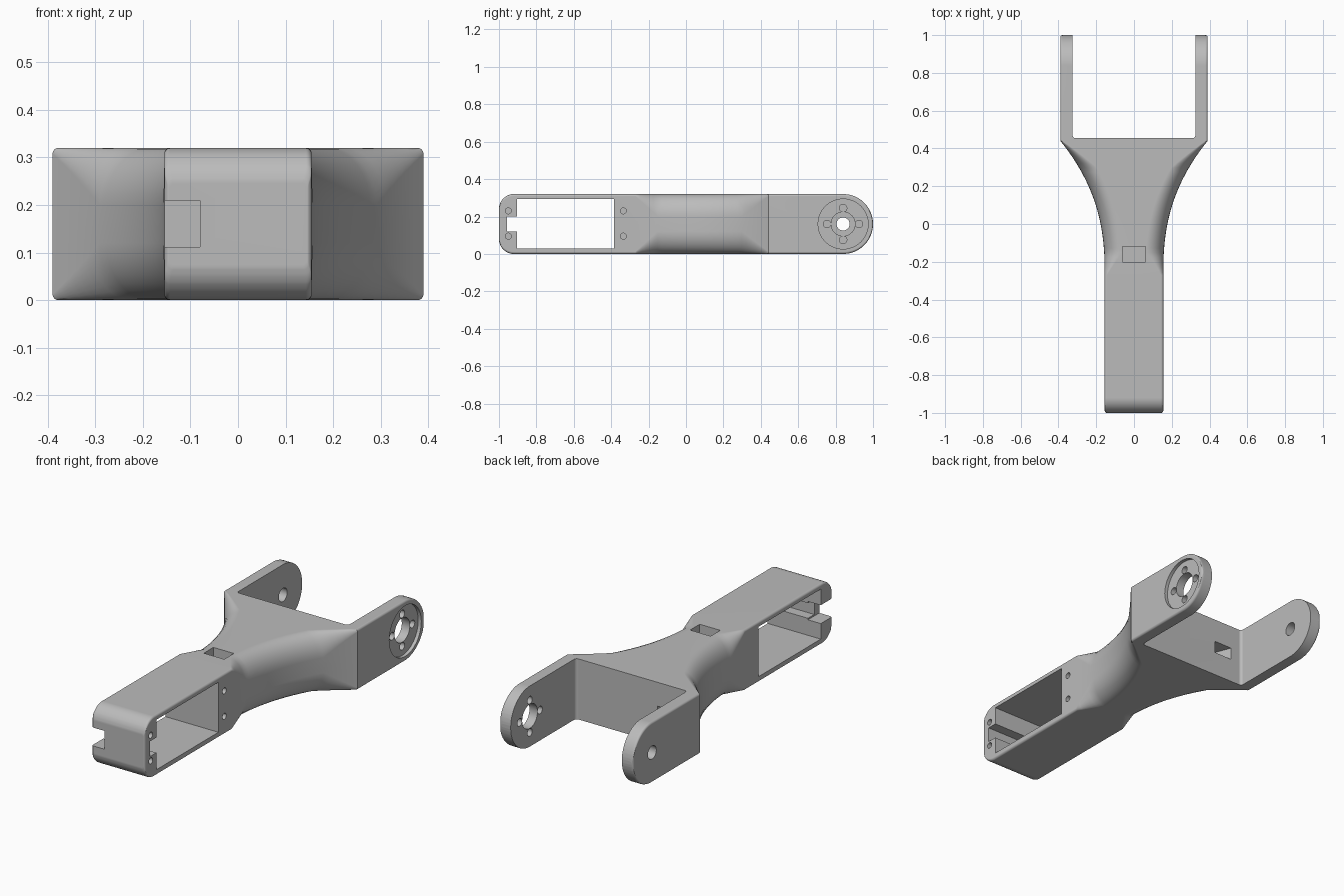
import bpy, bmesh, math
from mathutils import Matrix, Vector

if "Cube" in bpy.data.objects:
    bpy.data.objects.remove(bpy.data.objects["Cube"])

H = 0.32          # overall height
MID = H / 2
EDGE = 0.012      # small edge rounding
ARM_Y = 0.84      # pivot centre

grey = bpy.data.materials.new("matte grey")
grey.use_nodes = True
colour = (0.5, 0.5, 0.5, 1)
grey.diffuse_color = colour
grey.node_tree.nodes["Principled BSDF"].inputs["Base Color"].default_value = colour


def to_object(bm, name):
    bmesh.ops.recalc_face_normals(bm, faces=bm.faces)
    mesh = bpy.data.meshes.new(name)
    bm.to_mesh(mesh)
    bm.free()
    mesh.materials.append(grey)
    ob = bpy.data.objects.new(name, mesh)
    bpy.context.collection.objects.link(ob)
    return ob


def round_off(distance, radius):
    """Inset of a quarter-round end at a distance from its tip."""
    if distance >= radius:
        return 0
    return radius - math.sqrt(radius ** 2 - (radius - distance) ** 2)


def blend(y, stops):
    for (a, va), (b, vb) in zip(stops, stops[1:]):
        if y <= b:
            return va + (vb - va) * max(0, (y - a) / (b - a))
    return stops[-1][1]


def half_width(y):
    t = min(1, max(0, (y + 0.27) / 0.71))
    w = 0.155 + 0.235 * t ** 2.45
    return w - round_off(1 - abs(y), EDGE)


def half_height(y):
    return MID - round_off(1 - abs(y), 0.08 if y < 0 else MID)


def section(y):
    w, h = half_width(y), half_height(y)
    rx = blend(y, [(-0.27, EDGE), (-0.15, 0.095), (0.3, 0.095), (0.44, EDGE)])
    rz = min(blend(y, [(-0.27, EDGE), (-0.15, 0.12), (0.3, 0.12), (0.44, EDGE)]), h * 0.9)
    points = []
    for k, (sx, sz) in enumerate([(1, 1), (-1, 1), (-1, -1), (1, -1)]):
        for i in range(9):
            a = math.radians(90) * (k + i / 8)
            points.append((sx * (w - rx) + rx * math.cos(a), y,
                           MID + sz * (h - rz) + rz * math.sin(a)))
    return points


# Main body: rounded box, waisted flare and round fork end in one loft
def end_steps(radius, n):
    return [radius * (1 - math.cos(math.pi / 2 * i / n)) for i in range(n + 1)]


stations = [-1 + d for d in end_steps(EDGE, 3) + end_steps(0.08, 10)[1:]]
stations += [-0.27 + 0.71 * i / 30 for i in range(31)]
stations += [1 - d for d in end_steps(MID, 24) + end_steps(EDGE, 3)[1:]]
stations = sorted({round(min(max(y, -0.9998), 0.9998), 4) for y in stations})

bm = bmesh.new()
rings = [[bm.verts.new(p) for p in section(y)] for y in stations]
for r0, r1 in zip(rings, rings[1:]):
    for i in range(len(r0)):
        j = (i + 1) % len(r0)
        bm.faces.new((r0[i], r0[j], r1[j], r1[i]))
bm.faces.new(rings[0])
bm.faces.new(rings[-1])
body = to_object(bm, "arm_body")


def cut(cutter):
    cutter.hide_render = True
    mod = body.modifiers.new("cut", "BOOLEAN")
    mod.operation = "DIFFERENCE"
    mod.solver = "EXACT"
    mod.object = cutter
    bpy.context.view_layer.objects.active = body
    bpy.ops.object.modifier_apply(modifier=mod.name)
    bpy.data.objects.remove(cutter)


def cut_box(x, y, z, name, corner=0):
    bm = bmesh.new()
    bmesh.ops.create_cube(bm, size=1)
    size = [b - a for a, b in (x, y, z)]
    bmesh.ops.scale(bm, vec=size, verts=bm.verts)
    bmesh.ops.translate(bm, vec=[(a + b) / 2 for a, b in (x, y, z)], verts=bm.verts)
    if corner:
        upright = [e for e in bm.edges
                   if abs(e.verts[0].co.z - e.verts[1].co.z) > size[2] * 0.9]
        bmesh.ops.bevel(bm, geom=upright, offset=corner, segments=4,
                        profile=0.5, affect="EDGES")
    cut(to_object(bm, name))


def cut_hole(x, y, z, radius, name):
    bm = bmesh.new()
    bmesh.ops.create_cone(bm, cap_ends=True, segments=32, radius1=radius,
                          radius2=radius, depth=x[1] - x[0])
    spin = Matrix.Rotation(math.pi / 2, 4, "Y")
    bmesh.ops.transform(bm, matrix=Matrix.Translation((sum(x) / 2, y, z)) @ spin,
                        verts=bm.verts)
    cut(to_object(bm, name))


def cut_channel(start, end, width, height, name):
    start, end = Vector(start), Vector(end)
    way = end - start
    bm = bmesh.new()
    bmesh.ops.create_cube(bm, size=1)
    bmesh.ops.scale(bm, vec=(width, way.length, height), verts=bm.verts)
    turn = way.to_track_quat("Y", "Z").to_matrix().to_4x4()
    bmesh.ops.transform(bm, matrix=Matrix.Translation((start + end) / 2) @ turn,
                        verts=bm.verts)
    cut(to_object(bm, name))


# Fork gap and motor bay
cut_box((-0.325, 0.325), (0.455, 1.2), (-0.1, 0.5), "fork_gap", 0.015)
cut_box((-0.5, 0.5), (-0.904, -0.385), (0.03, 0.294), "motor_bay")

# Cable slot beside the bay and its notch through the front
cut_box((-0.5, 0.5), (-0.957, -0.89), (0.12, 0.2), "cable_slot")
cut_box((-0.5, -0.08), (-1.1, -0.89), (0.112, 0.209), "front_notch")

# Cable pocket on top and passage to the back of the web
cut_box((-0.06, 0.06), (-0.2, -0.12), (0.13, 0.5), "cable_pocket")
cut_channel((-0.22, 0.5, 0.16), (0, -0.14, 0.18), 0.1, 0.065, "cable_passage")

# Mounting screw holes
for y in (-0.95, -0.335):
    for z in (0.095, 0.23):
        cut_hole((0.06, 0.3), y, z, 0.016, "screw_hole")

# Pivot holes: plain on one arm, recessed horn seat on the other
cut_hole((-0.5, -0.2), ARM_Y, MID, 0.035, "pivot_hole")
cut_hole((0.372, 0.5), ARM_Y, MID, 0.134, "horn_recess")
cut_hole((0.2, 0.5), ARM_Y, MID, 0.064, "horn_hole")
for k in range(4):
    a = k * math.pi / 2
    cut_hole((0.2, 0.5), ARM_Y + 0.085 * math.cos(a), MID + 0.085 * math.sin(a),
             0.02, "horn_screw_hole")

# Smooth shading with crisp edges
bpy.ops.object.select_all(action="DESELECT")
body.select_set(True)
bpy.context.view_layer.objects.active = body
bpy.ops.object.shade_smooth_by_angle(angle=math.radians(30))
weighted = body.modifiers.new("even_normals", "WEIGHTED_NORMAL")
weighted.keep_sharp = True
